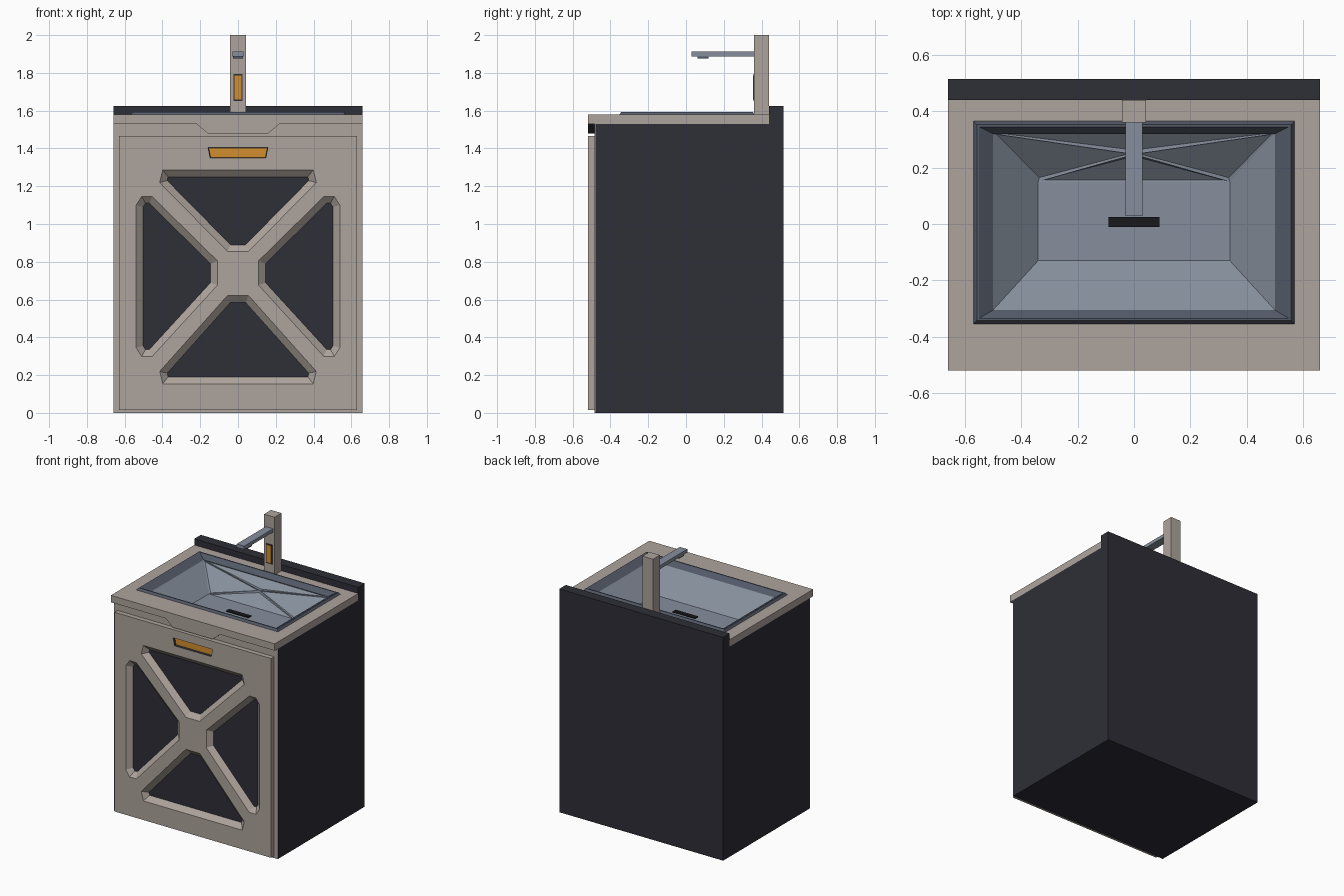
import bpy, bmesh
from mathutils import Vector

if "Cube" in bpy.data.objects:
    bpy.data.objects.remove(bpy.data.objects["Cube"])


def material(name, r, g, b):
    m = bpy.data.materials.new(name)
    lin = lambda c: ((c / 255 + 0.055) / 1.055) ** 2.4
    m.diffuse_color = (lin(r), lin(g), lin(b), 1)
    m.use_nodes = True
    m.node_tree.nodes["Principled BSDF"].inputs["Base Color"].default_value = m.diffuse_color
    return m


BEIGE = material("warm beige", 174, 164, 156)
DARK = material("dark slate", 46, 46, 55)
STEEL = material("basin grey", 134, 143, 157)
RIM = material("rim grey", 84, 91, 105)
ORANGE = material("amber", 210, 141, 45)
BLACK = material("near black", 24, 24, 28)


def finish(name, bm, *mats):
    me = bpy.data.meshes.new(name)
    bm.to_mesh(me)
    bm.free()
    for m in mats:
        me.materials.append(m)
    ob = bpy.data.objects.new(name, me)
    bpy.context.collection.objects.link(ob)
    return ob


def box(name, mat, x0, x1, y0, y1, z0, z1, open_top=False):
    bm = bmesh.new()
    bmesh.ops.create_cube(bm, size=1)
    for v in bm.verts:
        v.co = ((x0 + x1) / 2 + v.co.x * (x1 - x0),
                (y0 + y1) / 2 + v.co.y * (y1 - y0),
                (z0 + z1) / 2 + v.co.z * (z1 - z0))
    if open_top:
        bm.normal_update()
        bmesh.ops.delete(bm, geom=[f for f in bm.faces if f.normal.z > 0.9], context='FACES')
    return finish(name, bm, mat)


def rect_strips(bm, rects, closed=False):
    """Join rectangles (half width, y0, y1, z) with bands of quads."""
    loops = [[bm.verts.new(p) for p in ((-w, a, z), (w, a, z), (w, b, z), (-w, b, z))]
             for w, a, b, z in rects]
    pairs = list(zip(loops, loops[1:])) + ([(loops[-1], loops[0])] if closed else [])
    bands = [[bm.faces.new((p[i], p[(i + 1) % 4], q[(i + 1) % 4], q[i])) for i in range(4)]
             for p, q in pairs]
    return loops, bands


def offset(poly, d):
    """Grow a convex polygon by d with mitred corners."""
    pts = [Vector(p) for p in poly]
    c = sum(pts, Vector((0, 0))) / len(pts)
    out = []
    for i, p in enumerate(pts):
        normals = []
        for a, b in ((pts[i - 1], p), (p, pts[(i + 1) % len(pts)])):
            n = Vector((b.y - a.y, a.x - b.x)).normalized()
            normals.append(n if n.dot(a - c) > 0 else -n)
        m = normals[0] + normals[1]
        out.append(tuple(p + m * (d / (1 + normals[0].dot(normals[1])))))
    return out


# Cabinet body, back ledge and front frame
box("cabinet_body", DARK, -.66, .66, -.48, .515, 0, 1.53, open_top=True)
box("back_ledge", DARK, -.66, .66, .44, .515, 1.53, 1.625)
box("front_frame", BEIGE, -.66, .66, -.485, -.48, 0, 1.53)

# Countertop with basin opening
bm = bmesh.new()
rect_strips(bm, [(.66, -.52, .44, 1.53), (.66, -.52, .44, 1.58),
                 (.57, -.355, .365, 1.58), (.57, -.355, .365, 1.53)], closed=True)
finish("countertop", bm, BEIGE)

# Tapered tab below the countertop, with dark ends
bm = bmesh.new()
tab = [(-.22, 1.53), (-.16, 1.48), (.16, 1.48), (.22, 1.53)]
face = bm.faces.new([bm.verts.new((x, -.52, z)) for x, z in tab])
ext = bmesh.ops.extrude_face_region(bm, geom=[face], use_keep_orig=True)
for v in ext["geom"]:
    if isinstance(v, bmesh.types.BMVert):
        v.co.y = -.485
bmesh.ops.recalc_face_normals(bm, faces=bm.faces)
for f in bm.faces:
    f.material_index = int(abs(f.normal.x) > 0.3)
finish("counter_tab", bm, BEIGE, DARK)

# Basin: raised rim, sloped walls, floor, cross relief on the back wall
bm = bmesh.new()
loops, bands = rect_strips(bm, [(.57, -.355, .365, 1.575), (.558, -.343, .353, 1.594),
                                (.55, -.335, .345, 1.594), (.50, -.305, .32, 1.56),
                                (.34, -.13, .15, 1.42)])
bm.faces.new(loops[-1])
for band in bands[:3]:
    for f in band:
        f.material_index = 1
bm.normal_update()
quarters = bmesh.ops.poke(bm, faces=[bands[3][2]])["faces"]
bm.normal_update()
bmesh.ops.inset_individual(bm, faces=quarters, thickness=.014, depth=-.007)
finish("basin", bm, STEEL, RIM)
box("drain_slot", BLACK, -.09, .09, -.01, .025, 1.418, 1.426)

# Door: four bevelled windows and a handle slot cut into one panel
top = [(-.37, 1.25), (.37, 1.25), (.375, 1.23), (.04, .89), (-.04, .89), (-.375, 1.23)]
low = [(-.37, .19), (.37, .19), (.375, .21), (.04, .585), (-.04, .585), (-.375, .21)]
left = [(-.503, 1.09), (-.49, 1.11), (-.47, 1.11), (-.145, .79),
        (-.145, .69), (-.47, .335), (-.49, .335), (-.503, .355)]
right = [(-x, z) for x, z in left]
slot = [(-.155, 1.402), (.155, 1.402), (.145, 1.353), (-.145, 1.353)]
bm = bmesh.new()


def loop(poly, y):
    return [bm.verts.new((x, y, z)) for x, z in poly]


def wall(a, b, mat):
    for i in range(len(a)):
        j = (i + 1) % len(a)
        bm.faces.new((a[i], a[j], b[j], b[i])).material_index = mat


outline = [(-.63, .015), (.63, .015), (.63, 1.465), (-.63, 1.465)]
front, back = loop(outline, -.52), loop(outline, -.4851)
wall(front, back, 0)
bm.faces.new(back)
rims = [front]
for poly, grow, depth, wall_mat, floor_mat in (
        [(p, .036, -.488, 0, 1) for p in (top, low, left, right)] + [(slot, .003, -.505, 1, 2)]):
    outer, inner = loop(offset(poly, grow), -.52), loop(poly, depth)
    wall(outer, inner, wall_mat)
    bm.faces.new(inner).material_index = floor_mat
    rims.append(outer)
edges = [bm.edges.get((r[i - 1], r[i])) for r in rims for i in range(len(r))]
bmesh.ops.triangle_fill(bm, use_beauty=True, edges=edges, normal=(0, -1, 0))
bmesh.ops.recalc_face_normals(bm, faces=bm.faces)
finish("door", bm, BEIGE, DARK, ORANGE)

# Tap: square column with lit inlay, flat spout and nozzle
box("tap_column", BEIGE, -.042, .042, .36, .44, 1.575, 2.0)
box("inlay_border", DARK, -.024, .024, .357, .361, 1.652, 1.794)
box("tap_inlay", ORANGE, -.018, .018, .355, .36, 1.66, 1.786)
box("tap_spout", STEEL, -.03, .03, .028, .362, 1.888, 1.913)
box("tap_nozzle", RIM, -.027, .027, .06, .12, 1.877, 1.889)
